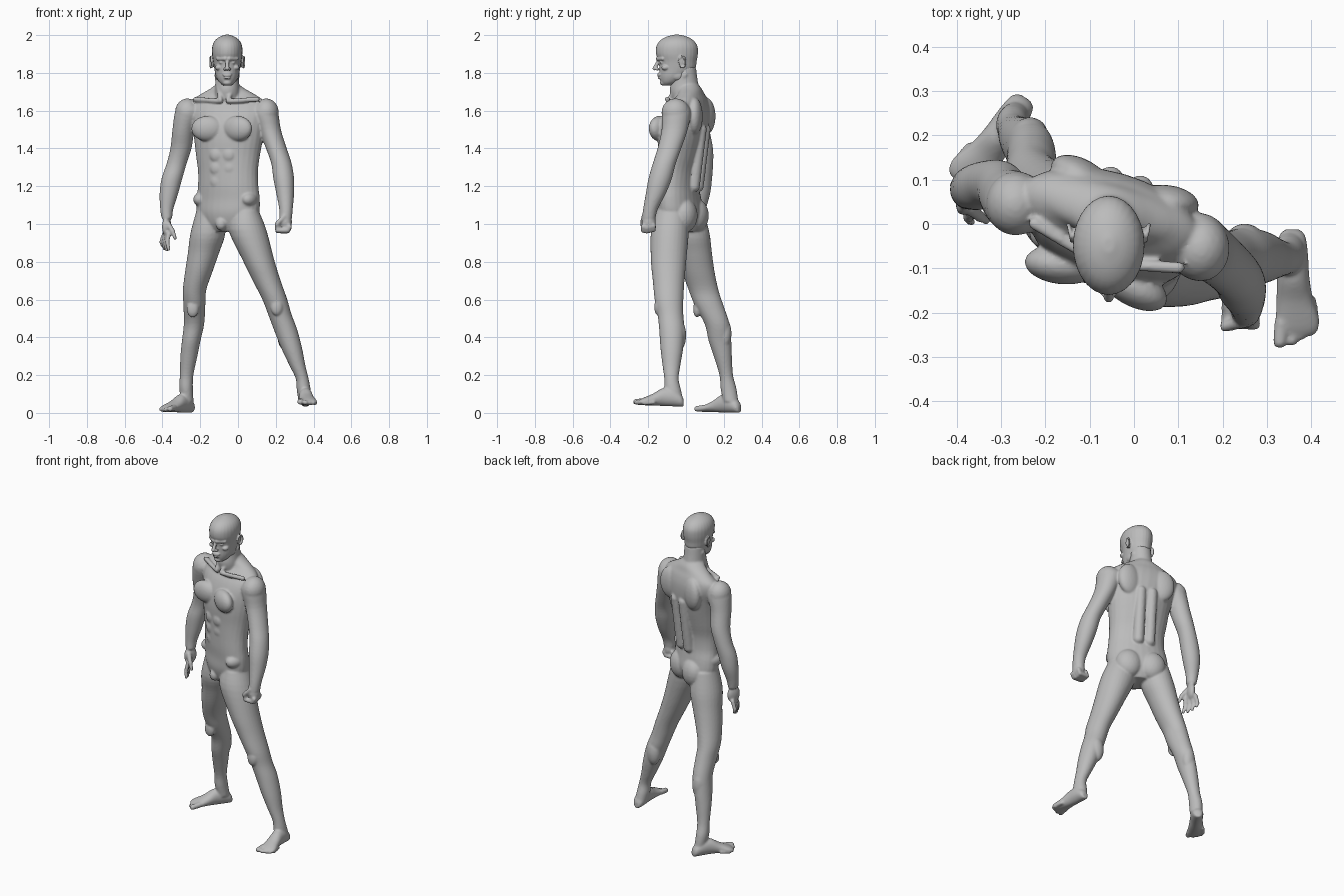
import bpy, bmesh, math
from mathutils import Vector, Matrix

cube = bpy.data.objects.get("Cube")
if cube:
    bpy.data.objects.remove(cube, do_unlink=True)

grey = bpy.data.materials.new("matte grey")
grey.use_nodes = True
COLOR = (0.5, 0.5, 0.5, 1)
grey.diffuse_color = COLOR
grey.node_tree.nodes["Principled BSDF"].inputs["Base Color"].default_value = COLOR


def smooth_rows(rows, steps=4):
    """Catmull-Rom interpolation of section rows."""
    out = []
    for i in range(len(rows) - 1):
        p0, p1, p2, p3 = rows[max(i - 1, 0)], rows[i], rows[i + 1], rows[min(i + 2, len(rows) - 1)]
        for k in range(steps):
            t = k / steps
            out.append([0.5 * (2 * b + (c - a) * t + (2 * a - 5 * b + 4 * c - d) * t * t
                               + (3 * b - a - 3 * c + d) * t ** 3)
                        for a, b, c, d in zip(p0, p1, p2, p3)])
    return out + [list(rows[-1])]


def loft(bm, rings, n=28):
    """Closed skin over rings of (centre, U radius vector, V radius vector)."""
    loops = []
    for c, u, v in rings:
        loops.append([bm.verts.new(c + u * math.cos(2 * math.pi * i / n) + v * math.sin(2 * math.pi * i / n))
                      for i in range(n)])
    for a, b in zip(loops, loops[1:]):
        for i in range(n):
            j = (i + 1) % n
            bm.faces.new((a[i], a[j], b[j], b[i]))
    bm.faces.new(loops[0][::-1])
    bm.faces.new(loops[-1])


def upright(bm, rows):
    """Loft of level ellipses: z, x, y, x radius, y radius, optional turn in degrees."""
    rings = []
    for r in smooth_rows(rows):
        rot = Matrix.Rotation(math.radians(r[5] if len(r) > 5 else 0), 3, 'Z')
        rings.append((Vector((r[1], r[2], r[0])), rot @ Vector((r[3], 0, 0)), rot @ Vector((0, r[4], 0))))
    loft(bm, rings)


def blob(bm, c, r, turn=0, tilt=0):
    m = (Matrix.Translation(c) @ Matrix.Rotation(math.radians(turn), 4, 'Z')
         @ Matrix.Rotation(math.radians(tilt), 4, 'Y') @ Matrix.Diagonal((*r, 1)))
    bmesh.ops.create_icosphere(bm, subdivisions=3, radius=1, matrix=m)


def limb(bm, a, b, ra, rb):
    """Round-ended rod."""
    a, b = Vector(a), Vector(b)
    q = (b - a).to_track_quat('Z', 'Y')
    u, v = q @ Vector((1, 0, 0)), q @ Vector((0, 1, 0))
    loft(bm, [(a, u * ra, v * ra), (b, u * rb, v * rb)], 14)
    blob(bm, a, (ra,) * 3)
    blob(bm, b, (rb,) * 3)


def frame(turn, cx=-0.053, cy=-0.02):
    """Trunk coordinates: u to the left, f forward, z up."""
    a = math.radians(turn)
    return lambda u, f, z: Vector((cx + u * math.cos(a) + f * math.sin(a),
                                   cy + u * math.sin(a) - f * math.cos(a), z))


def finish(bm, name, voxel, iterations):
    bmesh.ops.recalc_face_normals(bm, faces=bm.faces[:])
    me = bpy.data.meshes.new(name)
    bm.to_mesh(me)
    bm.free()
    me.materials.append(grey)
    ob = bpy.data.objects.new(name, me)
    bpy.context.scene.collection.objects.link(ob)
    me.polygons.foreach_set("use_smooth", [True] * len(me.polygons))
    rm = ob.modifiers.new("Fuse", 'REMESH')
    rm.mode, rm.voxel_size, rm.use_smooth_shade = 'VOXEL', voxel, True
    sm = ob.modifiers.new("Soften", 'SMOOTH')
    sm.factor, sm.iterations = 0.5, iterations


body = bmesh.new()

# Trunk
upright(body, [
    (.96, -.055, -.03, .08, .07, -25), (1.0, -.055, -.03, .14, .09, -25),
    (1.06, -.053, -.03, .175, .105, -25), (1.13, -.052, -.035, .178, .1, -24),
    (1.2, -.052, -.042, .168, .098, -22), (1.28, -.053, -.04, .165, .1, -20),
    (1.36, -.053, -.03, .174, .11, -18), (1.45, -.05, -.02, .187, .122, -17),
    (1.53, -.05, -.008, .2, .122, -17), (1.6, -.053, .008, .215, .108, -16),
    (1.65, -.055, .022, .2, .085, -15), (1.685, -.055, .028, .15, .065, -14),
    (1.715, -.055, .022, .095, .06, -12), (1.74, -.056, .01, .06, .055, -5)])
# Neck
upright(body, [(1.62, -.055, .02, .075, .08), (1.7, -.056, -.005, .067, .08),
               (1.76, -.057, -.008, .062, .07), (1.83, -.057, -.012, .06, .065)])

# Trunk muscles, both sides
chest, hips = frame(-17), frame(-25, cy=-.03)
for s in (-1, 1):
    blob(body, chest(s * .083, .1, 1.505), (.086, .045, .068), -17 - s * 12)        # pectoral
    blob(body, chest(s * .1, -.1, 1.57), (.075, .042, .1), -17 + s * 12)            # shoulder blade
    limb(body, chest(s * .035, -.075, 1.2), chest(s * .035, -.115, 1.5), .032, .03)  # back column
    limb(body, chest(s * .02, .068, 1.65), chest(s * .17, .03, 1.66), .012, .014)    # collarbone
    limb(body, chest(s * .02, .07, 1.655), (-.057 + s * .055, -.005, 1.79), .012, .014)  # neck cord
    blob(body, hips(s * .07, -.062, 1.045), (.078, .062, .088), -25)                # buttock
    blob(body, hips(s * .14, .03, 1.13), (.04, .06, .04), -25)                      # hip crest
    for z in (1.225, 1.295, 1.365):                                                 # abdomen
        blob(body, chest(s * .034, .098 + (z - 1.225) * .06, z), (.036, .02, .038), -19)
blob(body, hips(0, .085, 1.0), (.03, .03, .035), -25)                                # groin

# Arms
upright(body, [
    (1.65, .14, -.045, .035, .035), (1.6, .142, -.05, .068, .075), (1.5, .168, -.06, .059, .069),
    (1.4, .203, -.088, .055, .063), (1.32, .23, -.115, .054, .061), (1.24, .242, -.137, .055, .062),
    (1.16, .25, -.16, .047, .053), (1.08, .254, -.188, .036, .039), (1.03, .252, -.197, .034, .036)])
upright(body, [
    (1.65, -.265, .045, .035, .035), (1.6, -.262, .045, .07, .07), (1.5, -.288, .06, .059, .065),
    (1.4, -.302, .085, .056, .058), (1.32, -.325, .092, .053, .052), (1.24, -.35, .085, .055, .053),
    (1.16, -.366, .08, .049, .048), (1.08, -.377, .07, .035, .036), (1.03, -.377, .064, .028, .032)])
# Shoulder caps
blob(body, (.15, -.055, 1.59), (.066, .075, .075))
blob(body, (-.268, .046, 1.59), (.066, .072, .075))

# Left hand: closed fist
blob(body, (.252, -.197, 1.01), (.034, .038, .05))
for i in range(4):
    y = -.226 + i * .018
    z = .962 + abs(i - 1) * .004
    limb(body, (.272, y, z + .02), (.262, y, z), .014, .013)
    limb(body, (.262, y, z), (.208, y, z), .013, .012)
    limb(body, (.208, y, z), (.215, y, z + .03), .011, .01)
limb(body, (.245, -.222, 1.04), (.205, -.232, 1.0), .014, .012)
limb(body, (.205, -.232, 1.0), (.205, -.222, .975), .012, .01)

# Right hand: open, fingers hanging
blob(body, (-.377, .06, .985), (.022, .042, .055), -20)
for i in range(4):
    w = (i - 1.5) * .021
    tip = .852 + (.004, 0, .006, .022)[i]
    knuckle = Vector((-.378 - w * .35, .055 + w, .95))
    middle = Vector((-.39 - w * .5, .05 + w * 1.2, .905))
    limb(body, knuckle, middle, .0125, .0115)
    limb(body, middle, (-.383 - w * .5, .045 + w * 1.3, tip + .01), .0115, .0095)
limb(body, (-.37, .035, 1.0), (-.345, .015, .96), .015, .013)
limb(body, (-.345, .015, .96), (-.333, .008, .925), .012, .01)

# Legs
upright(body, [
    (1.07, .04, -.075, .07, .08), (.97, .05, -.085, .1, .1), (.81, .108, -.092, .084, .094),
    (.7, .152, -.092, .074, .084), (.6, .195, -.09, .066, .076), (.52, .222, -.082, .062, .068),
    (.44, .252, -.075, .062, .067), (.34, .285, -.075, .055, .06), (.25, .315, -.077, .042, .047),
    (.18, .34, -.077, .034, .038), (.12, .348, -.07, .037, .044), (.06, .355, -.055, .034, .042)])
upright(body, [
    (1.07, -.15, .015, .07, .08), (.95, -.16, .025, .092, .1), (.85, -.182, .045, .083, .092),
    (.75, -.207, .065, .073, .086), (.65, -.23, .093, .062, .079), (.57, -.231, .122, .058, .076),
    (.47, -.233, .165, .054, .066), (.38, -.248, .18, .049, .06), (.3, -.26, .195, .045, .048),
    (.2, -.272, .213, .036, .036), (.13, -.275, .225, .036, .042), (.06, -.268, .237, .033, .04)])
# Kneecaps and calves
blob(body, (.205, -.148, .56), (.032, .02, .045))
blob(body, (-.24, .058, .55), (.032, .02, .045))
blob(body, (.25, -.035, .41), (.042, .036, .08))
blob(body, (-.235, .205, .42), (.04, .036, .08))


def foot(heel, along, outer, base, rise):
    along, outer = Vector(along).normalized(), Vector(outer).normalized()
    up = Vector((0, 0, 1))
    at = lambda t, s, h: Vector(heel) + along * t + outer * s + up * (base + h + rise * t)
    # distance, side shift, half width, height
    rows = [(.0, 0, .016, .04), (.015, 0, .03, .065), (.06, 0, .036, .095), (.11, .002, .037, .095),
            (.16, .006, .042, .065), (.2, .011, .049, .046), (.225, .012, .048, .034), (.24, .01, .04, .024)]
    loft(body, [(at(t, s, h / 2), outer * w, up * h / 2) for t, s, w, h in smooth_rows(rows)])
    toes = [(.27, -.028, .0165), (.265, .0, .0125), (.252, .02, .012), (.238, .037, .0115), (.22, .052, .011)]
    for t, s, r in toes:
        limb(body, at(t - .06, s * .85, r + .006), at(t - r, s, r), r, r * .95)


foot((.357, -.012, 0), (0, -1, 0), (1, 0, 0), .032, .04)
foot((-.245, .285, 0), (-.546, -.838, 0), (-.838, .546, 0), .0, .02)
finish(body, "body", .006, 5)

# Head
head = bmesh.new()
HX = -.057
upright(head, [
    (1.733, HX, -.098, .02, .022), (1.75, HX, -.083, .042, .05), (1.78, HX, -.064, .059, .076),
    (1.82, HX, -.046, .068, .095), (1.86, HX, -.044, .074, .1), (1.9, HX, -.048, .08, .111),
    (1.94, HX, -.048, .079, .109), (1.97, HX, -.048, .066, .09), (1.99, HX, -.048, .042, .058),
    (2.002, HX, -.048, .012, .016)])
# Nose, lips, chin
limb(head, (HX, -.146, 1.862), (HX, -.166, 1.824), .009, .0115)
blob(head, (HX, -.14, 1.792), (.026, .012, .009))
blob(head, (HX, -.142, 1.785), (.022, .011, .006))
blob(head, (HX, -.139, 1.773), (.02, .011, .006))
blob(head, (HX, -.118, 1.748), (.024, .02, .016))
for s in (-1, 1):
    blob(head, (HX + s * .012, -.152, 1.82), (.009, .011, .008))                  # nostril wing
    limb(head, (HX + s * .01, -.148, 1.875), (HX + s * .05, -.122, 1.875), .011, .01)  # brow
    blob(head, (HX + s * .03, -.128, 1.855), (.013, .011, .0085))                 # eye
    blob(head, (HX + s * .045, -.108, 1.828), (.02, .022, .015))                  # cheekbone
    blob(head, (HX + s * .047, -.045, 1.79), (.016, .035, .03))                   # jaw corner
    # Ear: dish and rim
    ex = HX + s * .081
    blob(head, (ex - s * .003, -.022, 1.857), (.008, .016, .03), s * 15)
    for k in range(9):
        a = math.radians(-110 + 32 * k)
        b = math.radians(-78 + 32 * k)
        p, q = [(ex + s * (.006 + .004 * math.cos(t)), -.02 + .018 * math.cos(t), 1.858 + .03 * math.sin(t))
                for t in (a, b)]
        limb(head, p, q, .005, .005)
finish(head, "head", .0038, 3)
